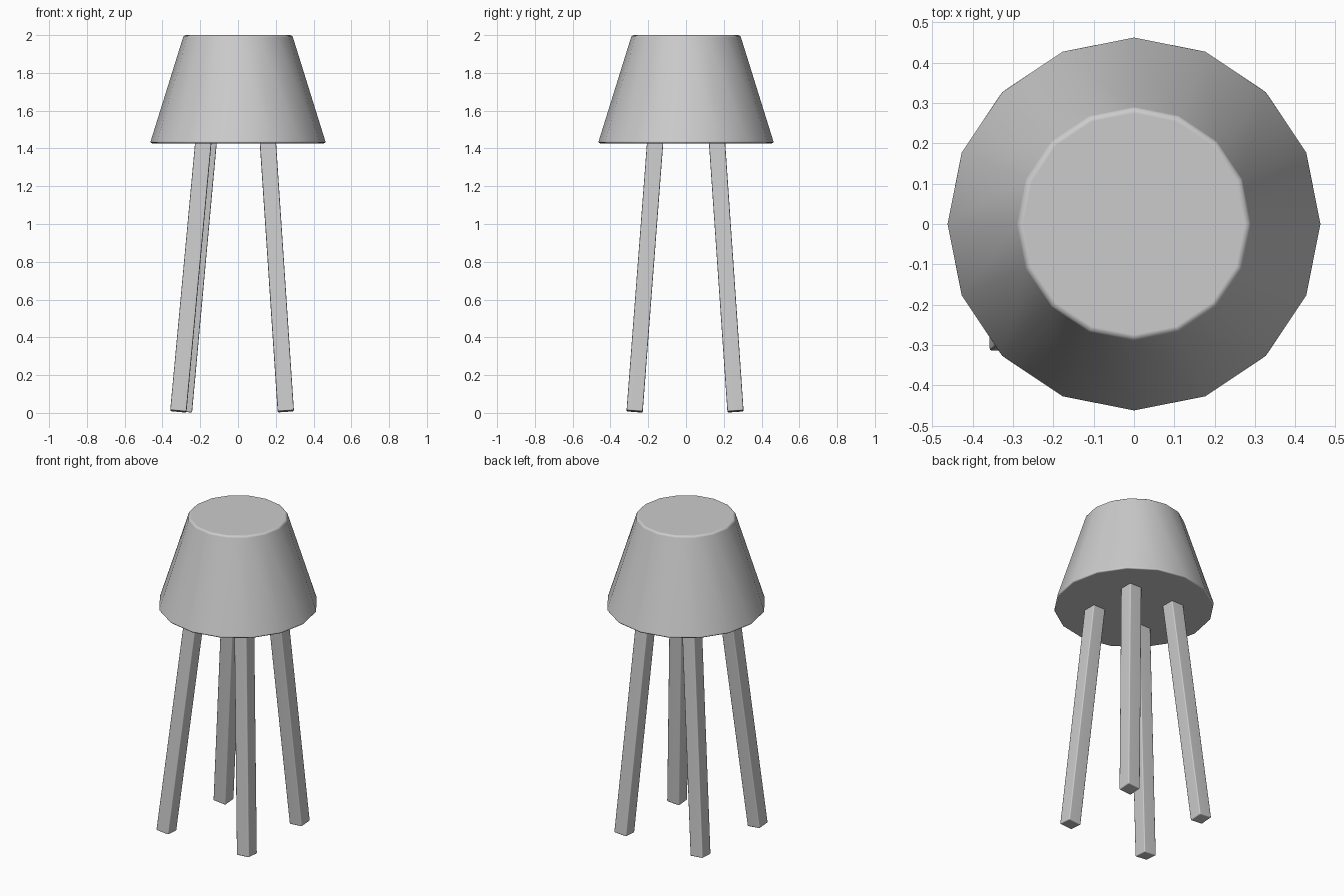
import bpy
import bmesh
import math
from mathutils import Vector

cube = bpy.data.objects.get("Cube")
if cube:
    bpy.data.objects.remove(cube, do_unlink=True)

grey = bpy.data.materials.new("plain_grey")
grey.use_nodes = True
colour = (0.6, 0.6, 0.6, 1)
grey.diffuse_color = colour
grey.node_tree.nodes["Principled BSDF"].inputs["Base Color"].default_value = colour


def finish(bm, name, bevel, segments):
    """Make an object with softly rounded edges and clean flat shading."""
    mesh = bpy.data.meshes.new(name)
    bm.to_mesh(mesh)
    bm.free()
    obj = bpy.data.objects.new(name, mesh)
    bpy.context.collection.objects.link(obj)
    mesh.materials.append(grey)
    mod = obj.modifiers.new("soft_edges", 'BEVEL')
    mod.width = bevel
    mod.segments = segments
    mod.limit_method = 'ANGLE'
    mod.angle_limit = math.radians(40)
    mesh.shade_smooth()
    obj.modifiers.new("flat_normals", 'WEIGHTED_NORMAL').keep_sharp = True
    return obj


# Tapered shade, closed at both ends, with corners on the axes
bottom, top = 1.427, 2.0
bm = bmesh.new()
bmesh.ops.create_cone(bm, cap_ends=True, segments=16, radius1=0.466,
                      radius2=0.287, depth=top - bottom)
bmesh.ops.translate(bm, verts=bm.verts, vec=(0, 0, (top + bottom) / 2))
finish(bm, "shade", 0.012, 3)


# Square legs splayed outward, cut square to their own axis
def leg(name, foot, head, width=0.086):
    foot, head = Vector(foot), Vector(head)
    axis = (head - foot).normalized()
    side = Vector((1, 0, 0))
    side = (side - axis * side.dot(axis)).normalized()
    depth = axis.cross(side)
    bm = bmesh.new()
    bmesh.ops.create_cube(bm, size=1)
    for v in bm.verts:
        across = (side * v.co.x + depth * v.co.y) * width
        v.co = foot.lerp(head, v.co.z + 0.5) + across
    finish(bm, name, 0.006, 2)


leg("front_right_leg", (-0.316, -0.272, 0.008), (-0.182, -0.162, 1.45))
leg("back_right_leg", (-0.286, 0.262, 0.008), (-0.154, 0.163, 1.45))
leg("front_left_leg", (0.253, -0.272, 0.008), (0.157, -0.162, 1.45))
leg("back_left_leg", (0.253, 0.262, 0.008), (0.157, 0.163, 1.45))
